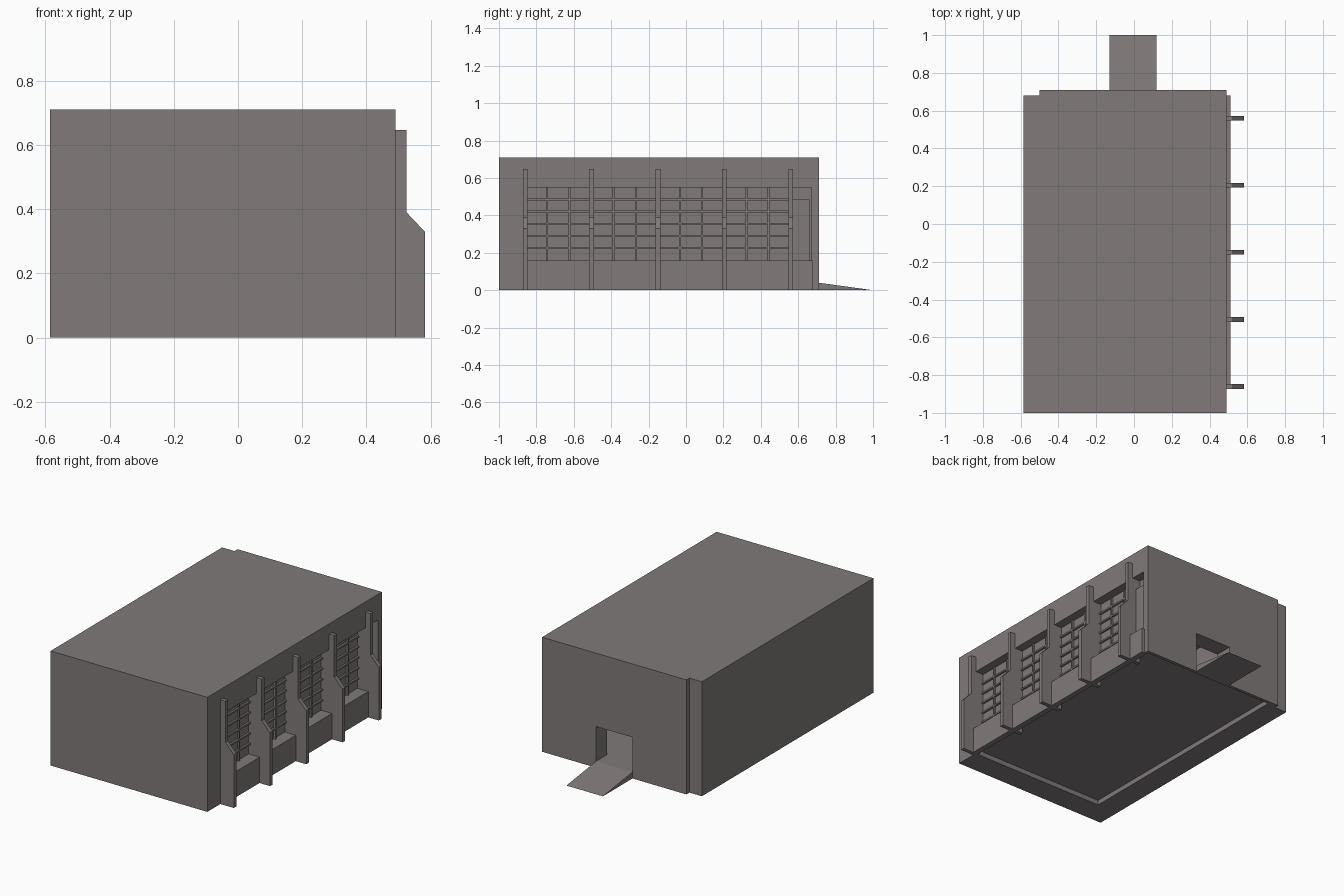
import bpy
import bmesh

cube = bpy.data.objects.get("Cube")
if cube:
    bpy.data.objects.remove(cube, do_unlink=True)

# Single concrete colour
concrete = bpy.data.materials.new("warm_grey_concrete")
colour = (0.22, 0.195, 0.195, 1)
concrete.use_nodes = True
concrete.diffuse_color = colour
concrete.node_tree.nodes["Principled BSDF"].inputs["Base Color"].default_value = colour


def prism(name, profile, axis, start, end):
    """Extrude a 2D profile along x (profile is y,z), y (x,z) or z (x,y)."""
    def place(p, t):
        c = list(p)
        c.insert("xyz".index(axis), t)
        return c
    bm = bmesh.new()
    low = [bm.verts.new(place(p, start)) for p in profile]
    high = [bm.verts.new(place(p, end)) for p in profile]
    bm.faces.new(low)
    bm.faces.new(high)
    n = len(profile)
    for i in range(n):
        j = (i + 1) % n
        bm.faces.new((low[i], low[j], high[j], high[i]))
    bmesh.ops.recalc_face_normals(bm, faces=bm.faces)
    mesh = bpy.data.meshes.new(name)
    bm.to_mesh(mesh)
    bm.free()
    mesh.materials.append(concrete)
    obj = bpy.data.objects.new(name, mesh)
    bpy.context.collection.objects.link(obj)
    return obj


def box(name, x0, x1, y0, y1, z0, z1):
    return prism(name, [(x0, y0), (x1, y0), (x1, y1), (x0, y1)], "z", z0, z1)


def cut(target, cutter):
    cutter.hide_render = True
    mod = target.modifiers.new("cut", "BOOLEAN")
    mod.operation = "DIFFERENCE"
    mod.solver = "EXACT"
    mod.object = cutter
    bpy.context.view_layer.objects.active = target
    bpy.ops.object.modifier_apply(modifier=mod.name)
    bpy.data.objects.remove(cutter, do_unlink=True)


# Main hall, with a stepped rear corner
LEFT, RIGHT, FRONT, BACK, TOP = -0.585, 0.49, -1.0, 0.71, 0.71
FLOOR, SILL, HEAD, PANE = 0.04, 0.16, 0.55, 0.435
hall = prism("hall", [(LEFT, FRONT), (RIGHT, FRONT), (RIGHT, BACK),
                      (-0.5, BACK), (-0.5, 0.68), (LEFT, 0.68)], "z", 0, TOP)
cut(hall, box("room_cutter", -0.44, 0.40, -0.85, 0.60, FLOOR, 0.65))
cut(hall, box("doorway_cutter", -0.13, 0.12, 0.55, 0.80, FLOOR, 0.255))
cut(hall, box("underside_cutter", -0.44, 0.475, -0.85, 0.69, -0.1, 0.03))
cut(hall, box("window_cutter", PANE, 0.6, -0.85, 0.67, SILL, HEAD))

# Sill wall below the windows
box("sill_wall", RIGHT - 0.01, 0.51, -0.86, 0.68, 0, SILL)

# Stepped buttresses and the window bars between them
PITCH = 0.355
buttress = [(PANE, 0), (0.582, 0), (0.582, 0.33), (0.525, 0.39),
            (0.525, 0.647), (RIGHT - 0.01, 0.647), (RIGHT - 0.01, HEAD), (PANE, HEAD)]
for i in range(5):
    y = -0.86 + i * PITCH
    prism(f"buttress_{i + 1}", buttress, "y", y - 0.0125, y + 0.0125)
    if i < 4:
        for k in (1, 2):
            m = y + k * PITCH / 3
            box(f"window_mullion_{i + 1}_{k}", PANE - 0.005, PANE + 0.012,
                m - 0.005, m + 0.005, SILL, HEAD)
for k in range(1, 6):
    z = SILL + k * (HEAD - SILL) / 6
    box(f"window_transom_{k}", PANE - 0.005, PANE + 0.012, -0.85, 0.56, z - 0.005, z + 0.005)

# Raised panel in the narrow end bay
box("end_panel", PANE - 0.005, 0.465, 0.56, 0.66, SILL, 0.485)

# Loading ramp at the rear doorway
prism("rear_ramp", [(BACK, 0), (1.0, 0), (BACK, FLOOR)], "x", -0.13, 0.12)
